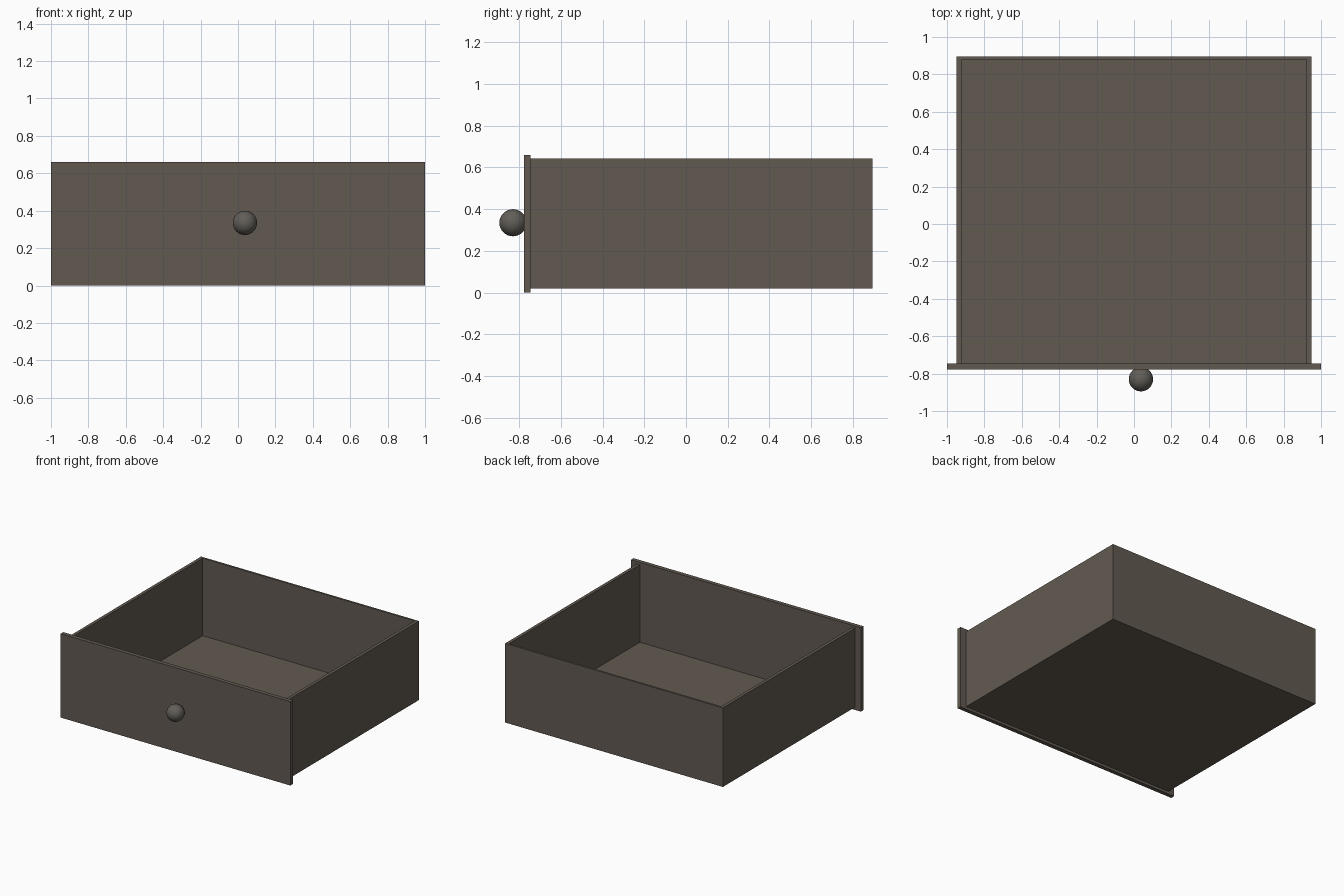
import bpy
import math

if "Cube" in bpy.data.objects:
    bpy.data.objects.remove(bpy.data.objects["Cube"], do_unlink=True)


def make_material(name, colour):
    mat = bpy.data.materials.new(name)
    mat.use_nodes = True
    mat.diffuse_color = colour
    bsdf = mat.node_tree.nodes["Principled BSDF"]
    bsdf.inputs["Base Color"].default_value = colour
    return mat


wood = make_material("dark brown wood", (0.122, 0.102, 0.083, 1))
metal = make_material("dark grey knob", (0.122, 0.112, 0.098, 1))


def box(name, low, high):
    """Flat-faced box spanning two opposite corners."""
    centre = [(a + b) / 2 for a, b in zip(low, high)]
    bpy.ops.mesh.primitive_cube_add(size=1, location=centre)
    obj = bpy.context.object
    obj.name = name
    obj.scale = [b - a for a, b in zip(low, high)]
    bpy.ops.object.transform_apply(location=False, rotation=False, scale=True)
    obj.data.materials.append(wood)
    return obj


# Main dimensions
HALF_W = 0.948
SIDE = 0.025
FRONT, BACK = -0.745, 0.895
BACK_THICK = 0.016
BOTTOM, TOP = 0.02, 0.642
FLOOR_TOP = 0.032
INNER = HALF_W - SIDE

# Front panel, wider and taller than the tray behind it
box("front_panel", (-1, -0.777, 0), (1, FRONT, 0.66))

# Side walls
for name, sign in (("left_side", 1), ("right_side", -1)):
    xs = sorted((sign * INNER, sign * HALF_W))
    box(name, (xs[0], FRONT, BOTTOM), (xs[1], BACK, TOP))

# Back wall and floor between the sides
box("back_wall", (-INNER, BACK - BACK_THICK, BOTTOM), (INNER, BACK, TOP))
box("floor", (-INNER, FRONT, BOTTOM), (INNER, BACK - BACK_THICK, FLOOR_TOP))

# Round pull knob
bpy.ops.mesh.primitive_uv_sphere_add(
    segments=32, ring_count=16, radius=0.065, location=(0.037, -0.83, 0.335),
    rotation=(math.pi / 2, 0, 0))
knob = bpy.context.object
knob.name = "knob"
knob.data.materials.append(metal)
bpy.ops.object.shade_smooth_by_angle()
